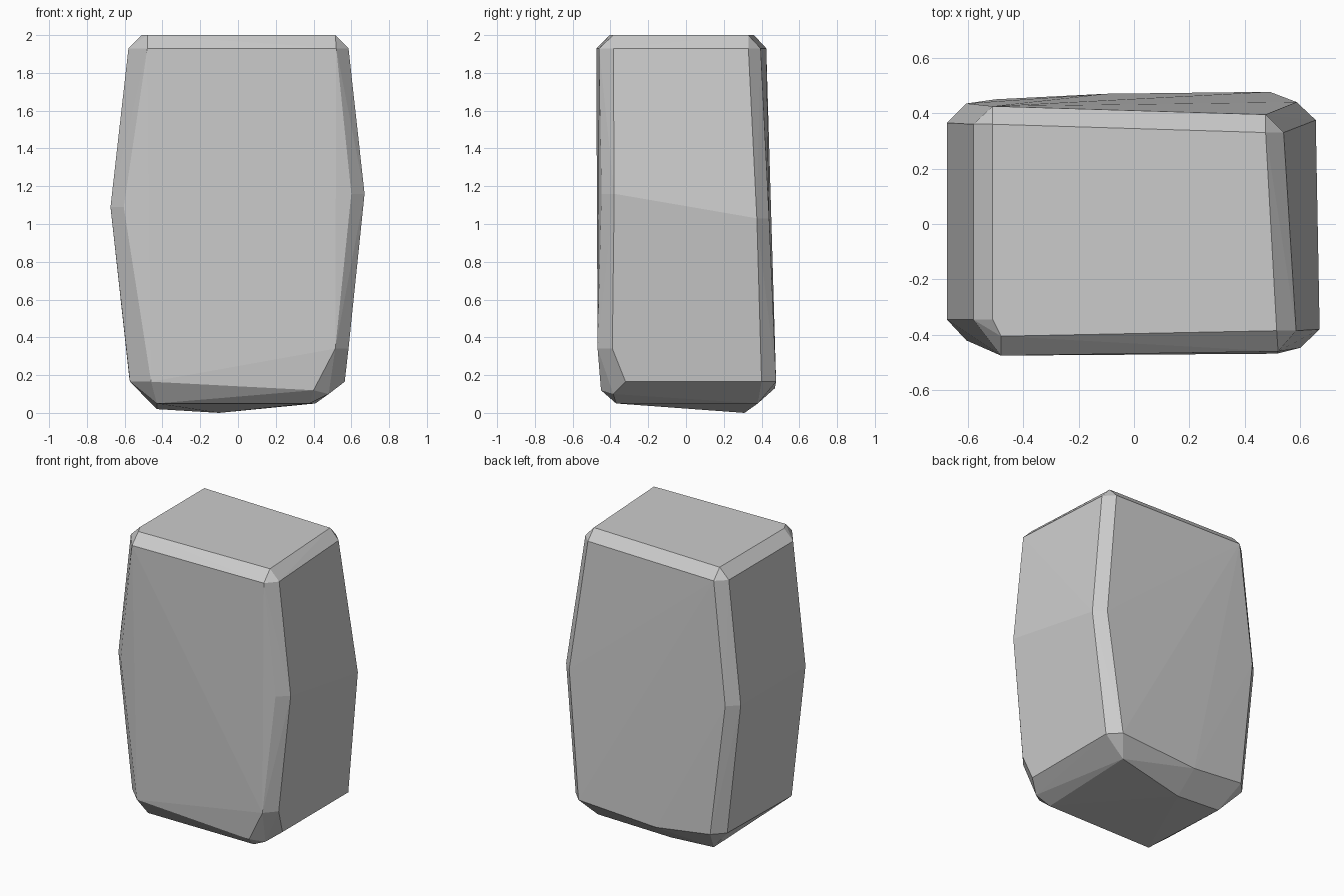
import bpy, bmesh

# Chamfered corners per level: (x, y) on the front/back face, (x, y) on the side face, z
CORNERS = [
    # shoulder, just below the flat top
    (-0.48, -0.475, -0.58, -0.345, 1.93), (0.52, -0.46, 0.585, -0.385, 1.93),
    (0.475, 0.395, 0.54, 0.33, 1.93), (-0.51, 0.425, -0.58, 0.36, 1.93),
    # widest belt
    (-0.605, -0.42, -0.675, -0.345, 1.09), (0.60, -0.447, 0.67, -0.38, 1.16),
    (0.587, 0.44, 0.656, 0.375, 1.03), (-0.605, 0.435, -0.675, 0.365, 1.09),
    # foot
    (-0.46, -0.45, -0.572, -0.34, 0.165), (0.515, -0.468, 0.585, -0.39, 0.34),
    (0.49, 0.477, 0.565, 0.40, 0.165), (-0.50, 0.45, -0.575, 0.37, 0.18),
]
# Flat top, worn front right foot, uneven underside
TOP = [(-0.48, -0.405), (-0.51, -0.345), (0.515, -0.385), (0.475, 0.33), (-0.51, 0.36)]
FOOT = [(0.40, -0.45, 0.12), (0.565, -0.32, 0.165), (0.48, -0.385, 0.10)]
UNDERSIDE = [(-0.43, -0.37, 0.05), (0.38, -0.37, 0.05), (0.41, 0.38, 0.05),
             (-0.43, 0.31, 0.02), (-0.10, 0.31, 0.0), (-0.10, 0.47, 0.13)]


def hull_object(name, points):
    bm = bmesh.new()
    for p in points:
        bm.verts.new(p)
    result = bmesh.ops.convex_hull(bm, input=bm.verts)
    loose = {v for v in result["geom_interior"] + result["geom_unused"]
             if isinstance(v, bmesh.types.BMVert) and not v.link_faces}
    bmesh.ops.delete(bm, geom=list(loose), context='VERTS')
    bmesh.ops.dissolve_limit(bm, angle_limit=0.01, verts=bm.verts, edges=bm.edges)
    bmesh.ops.recalc_face_normals(bm, faces=bm.faces)
    mesh = bpy.data.meshes.new(name)
    bm.to_mesh(mesh)
    bm.free()
    obj = bpy.data.objects.new(name, mesh)
    bpy.context.collection.objects.link(obj)
    return obj


# Stone block
points = [(x, y, 2.0) for x, y in TOP] + FOOT + UNDERSIDE
for fx, fy, sx, sy, z in CORNERS:
    points += [(fx, fy, z), (sx, sy, z)]
hull_object("stone_block", points)
